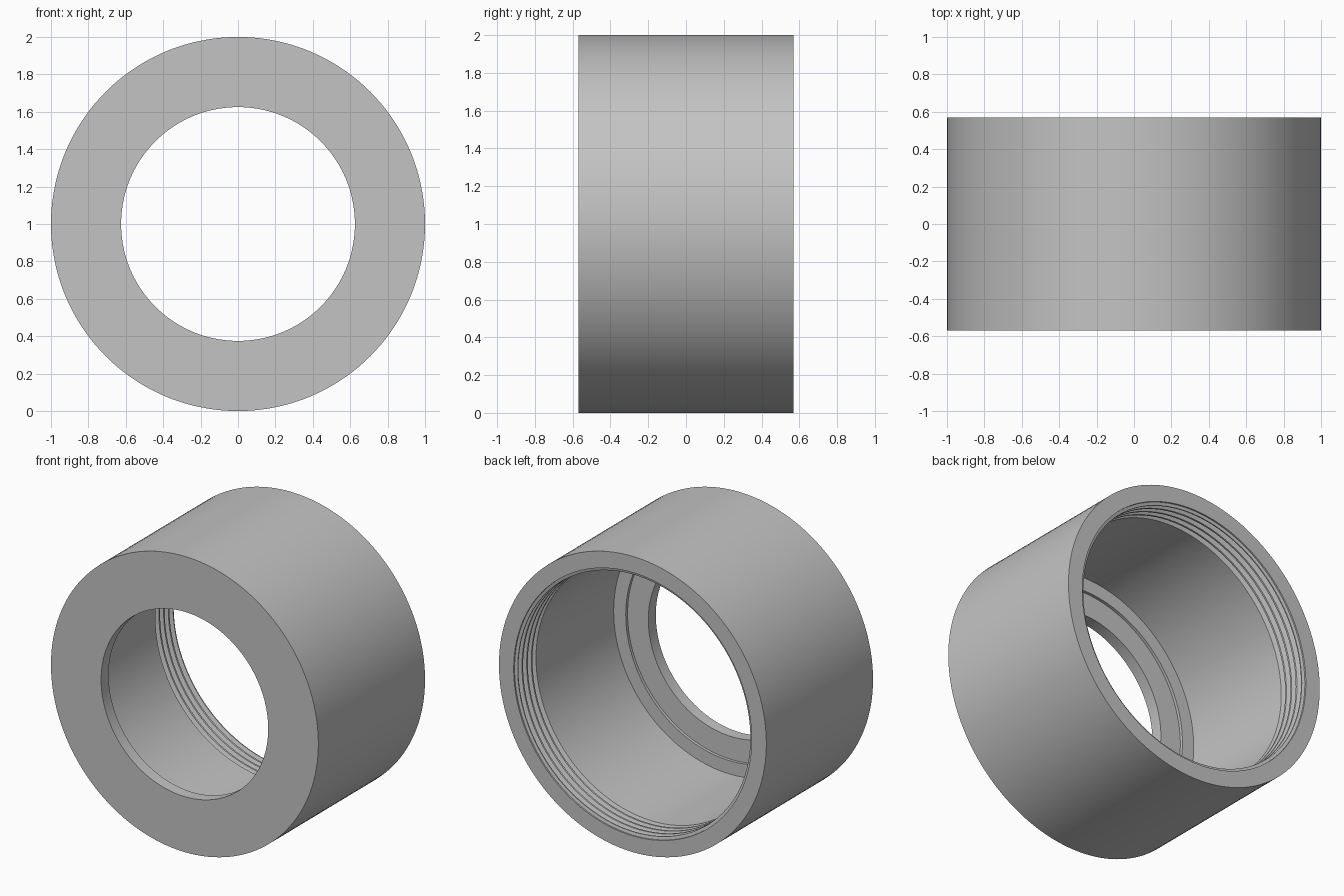
import bpy
import bmesh
import math
from mathutils import Matrix, Vector

cube = bpy.data.objects.get("Cube")
if cube:
    bpy.data.objects.remove(cube, do_unlink=True)

SEGMENTS = 144
BACK = 0.57
FRONT = -0.57

grey = bpy.data.materials.new("plain grey")
grey.use_nodes = True
colour = (0.55, 0.55, 0.55, 1)
grey.diffuse_color = colour
grey.node_tree.nodes["Principled BSDF"].inputs["Base Color"].default_value = colour

# Cross-section as (radius, y): outer barrel, front lip and stepped floor
profile = [(1, BACK), (1, FRONT), (0.625, FRONT), (0.625, FRONT + 0.08),
           (0.78, FRONT + 0.08), (0.78, FRONT + 0.1),
           (0.87, FRONT + 0.1)]

# Thread grooves inside the back mouth, cut from the deepest outwards
pitch, crest, root = 0.05, 0.87, 0.9
for i in range(4, 0, -1):
    y = BACK - 0.01 - i * pitch
    profile += [(crest, y), (root, y + 0.012),
                (root, y + 0.026), (crest, y + 0.038)]

# Plain entry at the mouth
profile += [(crest, BACK - 0.015), (0.89, BACK - 0.01), (0.89, BACK)]

# Revolve the section about the y axis
bm = bmesh.new()
verts = [bm.verts.new((r, y, 0)) for r, y in profile]
edges = [bm.edges.new((a, b)) for a, b in zip(verts, verts[1:] + verts[:1])]
bmesh.ops.spin(bm, geom=verts + edges, cent=(0, 0, 0), axis=(0, 1, 0),
               angle=math.tau, steps=SEGMENTS, use_duplicate=False)
bmesh.ops.remove_doubles(bm, verts=bm.verts, dist=0.0005)
bmesh.ops.recalc_face_normals(bm, faces=bm.faces)
bmesh.ops.transform(bm, matrix=Matrix.Translation(Vector((0, 0, 1))), verts=bm.verts)

mesh = bpy.data.meshes.new("threaded_collar")
bm.to_mesh(mesh)
bm.free()
mesh.materials.append(grey)
collar = bpy.data.objects.new("threaded_collar", mesh)
bpy.context.collection.objects.link(collar)

# Smooth barrel with sharp rims and steps
bpy.context.view_layer.objects.active = collar
collar.select_set(True)
bpy.ops.object.shade_smooth_by_angle(angle=math.radians(25))
